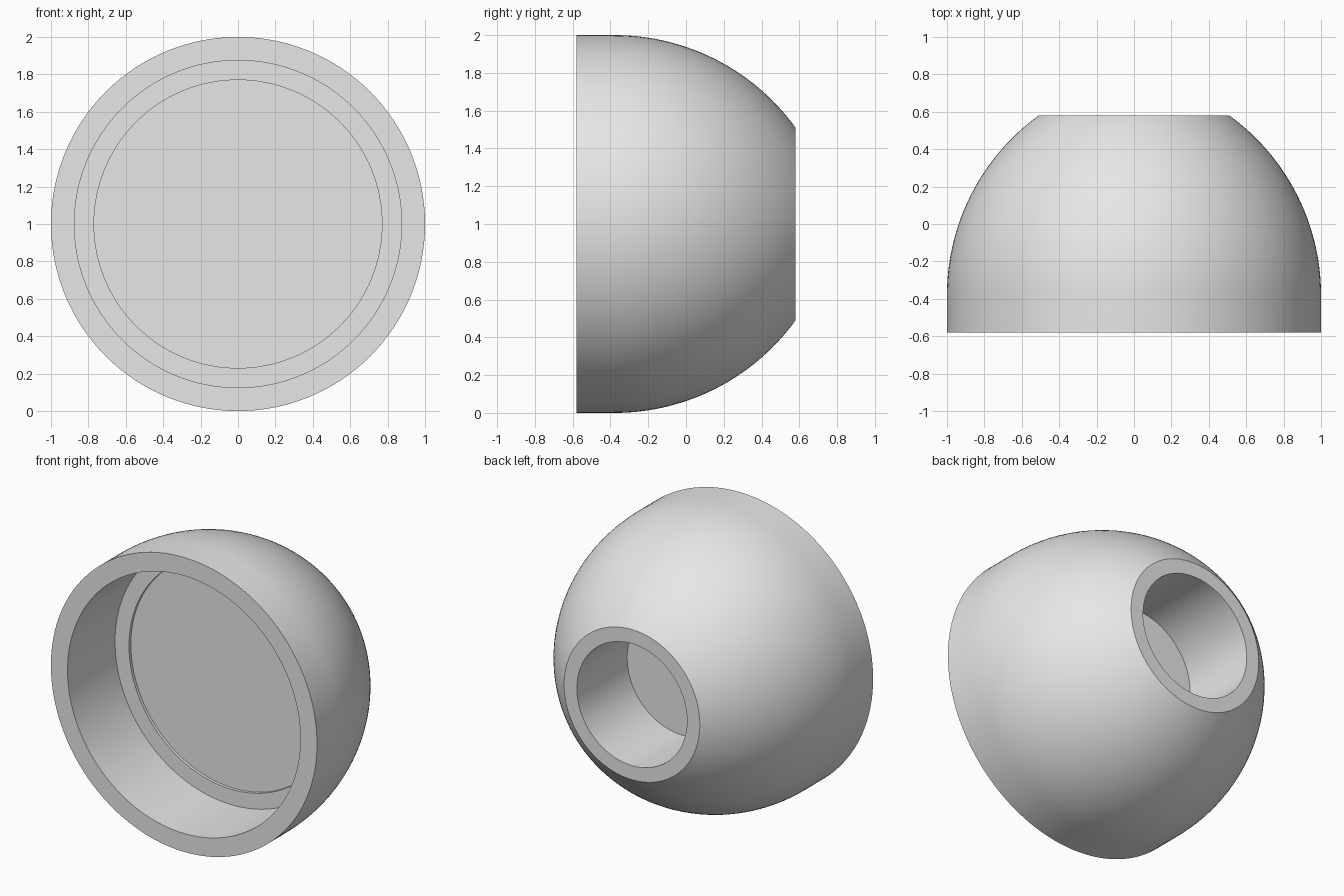
import bpy
import bmesh
from math import asin, cos, sin, pi, radians
from mathutils import Matrix, Vector

cube = bpy.data.objects.get("Cube")
if cube:
    bpy.data.objects.remove(cube, do_unlink=True)

SEGMENTS = 128
ARC_STEPS = 32
FRONT, BACK = -0.58, 0.58
ARC_START, BACK_RADIUS = -0.38, 0.51

grey = bpy.data.materials.new("plain grey")
grey.use_nodes = True
grey.diffuse_color = (0.8, 0.8, 0.8, 1)
grey.node_tree.nodes["Principled BSDF"].inputs["Base Color"].default_value = (0.8, 0.8, 0.8, 1)


def lathe(name, profile, material):
    """Revolve (radius, y) points around the front-to-back axis at z = 1."""
    bm = bmesh.new()
    verts = [bm.verts.new((r, y, 0)) for r, y in profile]
    edges = [bm.edges.new(pair) for pair in zip(verts, verts[1:])]
    bmesh.ops.spin(bm, geom=verts + edges, cent=(0, 0, 0), axis=(0, 1, 0),
                   angle=2 * pi, steps=SEGMENTS, use_duplicate=False)
    bmesh.ops.remove_doubles(bm, verts=bm.verts, dist=0.0005)
    bmesh.ops.recalc_face_normals(bm, faces=bm.faces)
    bmesh.ops.transform(bm, matrix=Matrix.Translation(Vector((0, 0, 1))), verts=bm.verts)
    mesh = bpy.data.meshes.new(name)
    bm.to_mesh(mesh)
    bm.free()
    mesh.materials.append(material)
    obj = bpy.data.objects.new(name, mesh)
    bpy.context.collection.objects.link(obj)
    bpy.ops.object.select_all(action='DESELECT')
    obj.select_set(True)
    bpy.context.view_layer.objects.active = obj
    bpy.ops.object.shade_smooth_by_angle(angle=radians(30))
    return obj


# Domed outer wall: an arc tangent to the straight front band
depth, drop = BACK - ARC_START, 1 - BACK_RADIUS
radius = (depth ** 2 + drop ** 2) / (2 * drop)
sweep = asin(depth / radius)
angles = [sweep * i / ARC_STEPS for i in range(ARC_STEPS + 1)]
dome = [(1 - radius + radius * cos(a), ARC_START + radius * sin(a)) for a in angles]

# Wide stepped front recess and narrow back socket, with a solid web between
front_recess = [(0, -0.05), (0.77, -0.05), (0.77, -0.07), (0.875, -0.07),
                (0.875, FRONT), (1, FRONT)]
back_socket = [(0.414, BACK), (0.414, 0.04), (0, 0.04)]

lathe("domed_housing", front_recess + dome + back_socket, grey)
